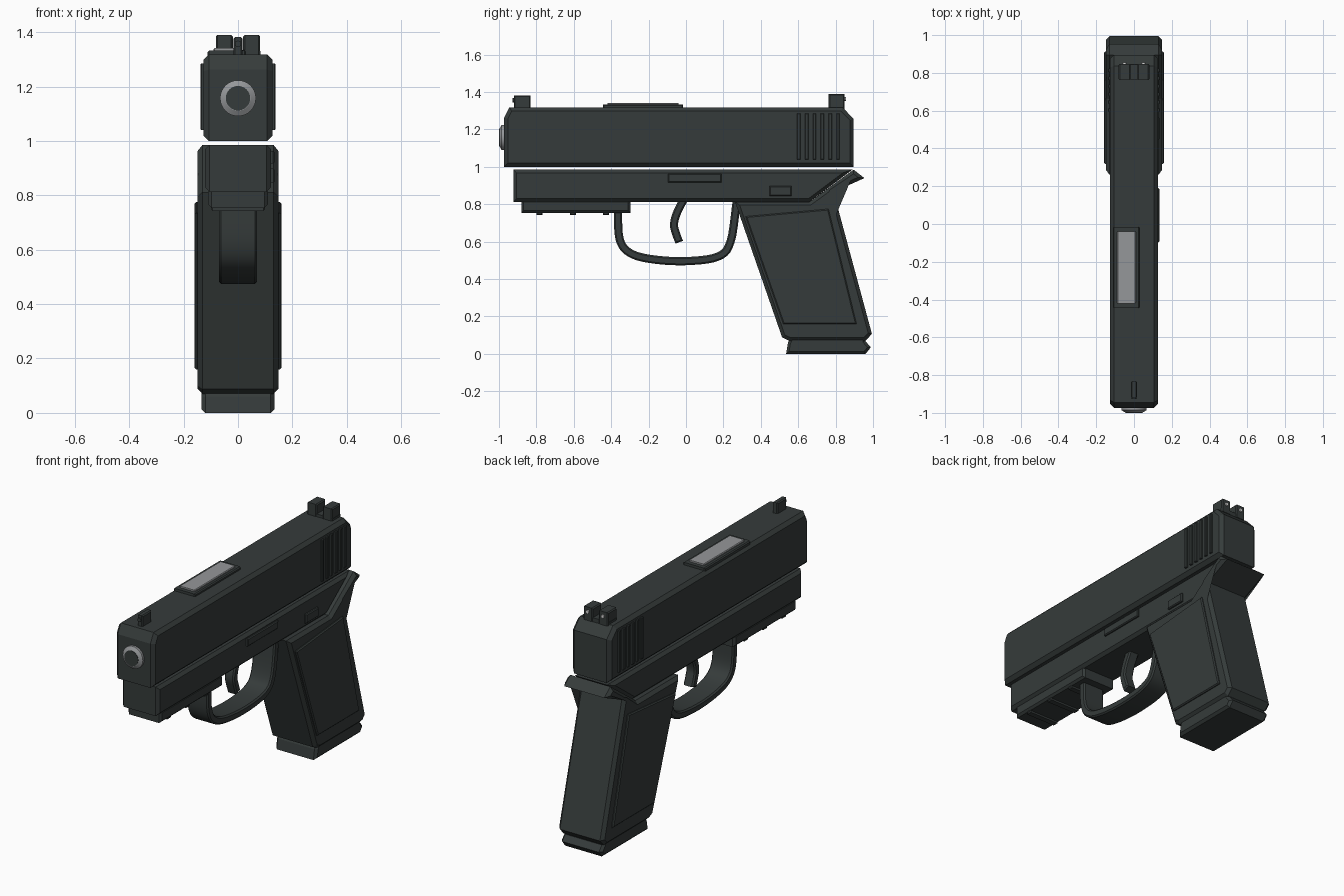
import bpy, bmesh
from math import pi
from mathutils import Vector, Matrix

cube = bpy.data.objects.get("Cube")
if cube:
    bpy.data.objects.remove(cube, do_unlink=True)


def material(name, rgb, rough=0.6):
    m = bpy.data.materials.new(name)
    m.use_nodes = True
    m.diffuse_color = (*rgb, 1)
    shader = m.node_tree.nodes["Principled BSDF"]
    shader.inputs["Base Color"].default_value = (*rgb, 1)
    shader.inputs["Roughness"].default_value = rough
    return m


DARK = material("dark gunmetal", (0.036, 0.044, 0.043))
STEEL = material("bare steel", (0.3, 0.31, 0.32))
WHITE = material("sight white", (0.75, 0.75, 0.75))


def finish(name, bm, mat, smooth=False):
    bmesh.ops.recalc_face_normals(bm, faces=bm.faces)
    mesh = bpy.data.meshes.new(name)
    bm.to_mesh(mesh)
    bm.free()
    mesh.materials.append(mat)
    ob = bpy.data.objects.new(name, mesh)
    bpy.context.collection.objects.link(ob)
    if smooth:
        bpy.ops.object.select_all(action='DESELECT')
        ob.select_set(True)
        bpy.context.view_layer.objects.active = ob
        bpy.ops.object.shade_smooth_by_angle(angle=pi / 6)
    return ob


def prism(name, profile, half, rim=0.0, x=0.0, mat=DARK, smooth=False):
    """Side profile of (y, z) points, extruded across x, with chamfered side rims."""
    bm = bmesh.new()
    base = bm.faces.new([bm.verts.new((x - half, y, z)) for y, z in profile])
    ext = bmesh.ops.extrude_face_region(bm, geom=[base], use_keep_orig=True)
    verts = [v for v in ext["geom"] if isinstance(v, bmesh.types.BMVert)]
    bmesh.ops.translate(bm, verts=verts, vec=(2 * half, 0, 0))
    bmesh.ops.recalc_face_normals(bm, faces=bm.faces)
    if rim:
        edges = [e for e in bm.edges if abs(e.verts[0].co.x - e.verts[1].co.x) < 1e-5]
        bmesh.ops.bevel(bm, geom=edges, offset=rim, segments=1, affect='EDGES', clamp_overlap=True)
    return finish(name, bm, mat, smooth)


def block(name, xs, ys, zs, rim=0.0, mat=DARK):
    (x0, x1), (y0, y1), (z0, z1) = xs, ys, zs
    return prism(name, [(y0, z0), (y1, z0), (y1, z1), (y0, z1)],
                 (x1 - x0) / 2, rim, (x0 + x1) / 2, mat)


def curve_points(pts, steps=5):
    """Smooth path through the points."""
    p = [Vector(q) for q in pts]
    p = [2 * p[0] - p[1]] + p + [2 * p[-1] - p[-2]]
    out = []
    for a, b, c, d in zip(p, p[1:], p[2:], p[3:]):
        for i in range(steps):
            t = i / steps
            out.append(0.5 * (2 * b + (c - a) * t + (2 * a - 5 * b + 4 * c - d) * t ** 2
                              + (3 * b - a - 3 * c + d) * t ** 3))
    return out + [p[-2]]


def strip(name, pts, thick, half, rim):
    path = curve_points(pts)
    left, right = [], []
    for i, q in enumerate(path):
        t = (path[min(i + 1, len(path) - 1)] - path[max(i - 1, 0)]).normalized()
        n = Vector((-t.y, t.x)) * thick / 2
        left.append(tuple(q + n))
        right.append(tuple(q - n))
    return prism(name, left + right[::-1], half, rim, smooth=True)


def cylinder(name, x, z, y0, y1, r0, r1, mat, sides=32):
    """Round part along y, from radius r0 at y0 to r1 at y1."""
    bm = bmesh.new()
    bmesh.ops.create_cone(bm, cap_ends=True, segments=sides, radius1=r0, radius2=r1, depth=y1 - y0,
                          matrix=Matrix.Translation((x, (y0 + y1) / 2, z)) @ Matrix.Rotation(-pi / 2, 4, 'X'))
    return finish(name, bm, mat, True)


# Slide with chamfered ends
prism("slide", [(-0.973, 1.0), (0.896, 1.0), (0.896, 1.257), (0.837, 1.318),
                (-0.944, 1.318), (-0.973, 1.262)], 0.127, 0.02)
for i in range(6):
    y = 0.603 + i * 0.042
    for side, x in (("left", 0.129), ("right", -0.129)):
        block(f"{side}_grip_rib_{i + 1}", (x - 0.009, x + 0.009), (y - 0.009, y + 0.009),
              (1.04, 1.285), 0.003)

# Ejection port: raised frame and steel plate
block("port_frame", (-0.112, 0.03), (-0.445, -0.015), (1.3, 1.333), 0.006)
block("port_plate", (-0.09, 0.01), (-0.42, -0.04), (1.325, 1.342), 0.004, STEEL)

# Muzzle
cylinder("muzzle_collar", 0, 1.157, -0.986, -0.95, 0.066, 0.066, STEEL)
cylinder("muzzle_ring", 0, 1.157, -0.998, -0.986, 0.046, 0.066, STEEL)
cylinder("muzzle_bore", 0, 1.157, -1.0, -0.97, 0.045, 0.045, DARK)

# Sights
block("front_sight", (-0.017, 0.017), (-0.92, -0.832), (1.3, 1.382), 0.006)
cylinder("front_sight_dot", 0, 1.357, -0.927, -0.91, 0.012, 0.012, DARK, 12)
block("rear_sight_base", (-0.082, 0.082), (0.765, 0.845), (1.3, 1.334), 0.004)
for side, s in (("left", 1), ("right", -1)):
    x = 0.05 * s
    block(f"{side}_rear_sight", (x - 0.031, x + 0.031), (0.763, 0.848), (1.31, 1.39), 0.006)
    cylinder(f"{side}_rear_sight_dot", x, 1.363, 0.84, 0.855, 0.01, 0.01, WHITE, 12)

# Frame under the slide
prism("frame", [(-0.922, 0.985), (0.89, 0.985), (0.66, 0.813), (-0.922, 0.813)], 0.122, 0.017)

# Accessory rail with cross ribs
block("rail", (-0.11, 0.11), (-0.88, -0.297), (0.754, 0.825), 0.012)
for i in range(3):
    y = -0.782 + i * 0.177
    block(f"rail_rib_{i + 1}", (-0.1, 0.1), (y - 0.016, y + 0.016), (0.743, 0.8), 0.006)

# Grip with rear tang, side panels and magazine base
prism("grip", [(0.262, 0.813), (0.66, 0.813), (0.896, 0.985), (0.954, 0.94), (0.789, 0.866),
               (0.994, 0.107), (0.96, 0.07), (0.553, 0.07), (0.514, 0.088)], 0.149, 0.018)
prism("grip_panels", [(0.318, 0.735), (0.762, 0.775), (0.912, 0.16), (0.52, 0.16)], 0.16, 0.006)
prism("magazine_base", [(0.535, 0.0), (0.96, 0.0), (0.988, 0.035), (0.96, 0.068), (0.96, 0.09),
                        (0.56, 0.09), (0.545, 0.06)], 0.134, 0.014)

# Trigger guard and trigger
strip("trigger_guard", [(-0.365, 0.78), (-0.355, 0.615), (-0.3, 0.54), (-0.18, 0.506), (0, 0.496),
                        (0.17, 0.52), (0.238, 0.6), (0.272, 0.82)], 0.044, 0.07, 0.008)
strip("trigger", [(-0.01, 0.83), (-0.05, 0.75), (-0.064, 0.69), (-0.052, 0.64), (-0.036, 0.597)],
      0.043, 0.032, 0.008)

# Controls on the left side
block("slide_lock", (0.1, 0.134), (-0.097, 0.19), (0.917, 0.963), 0.005)
block("magazine_release", (0.1, 0.135), (0.447, 0.564), (0.845, 0.898), 0.005)
